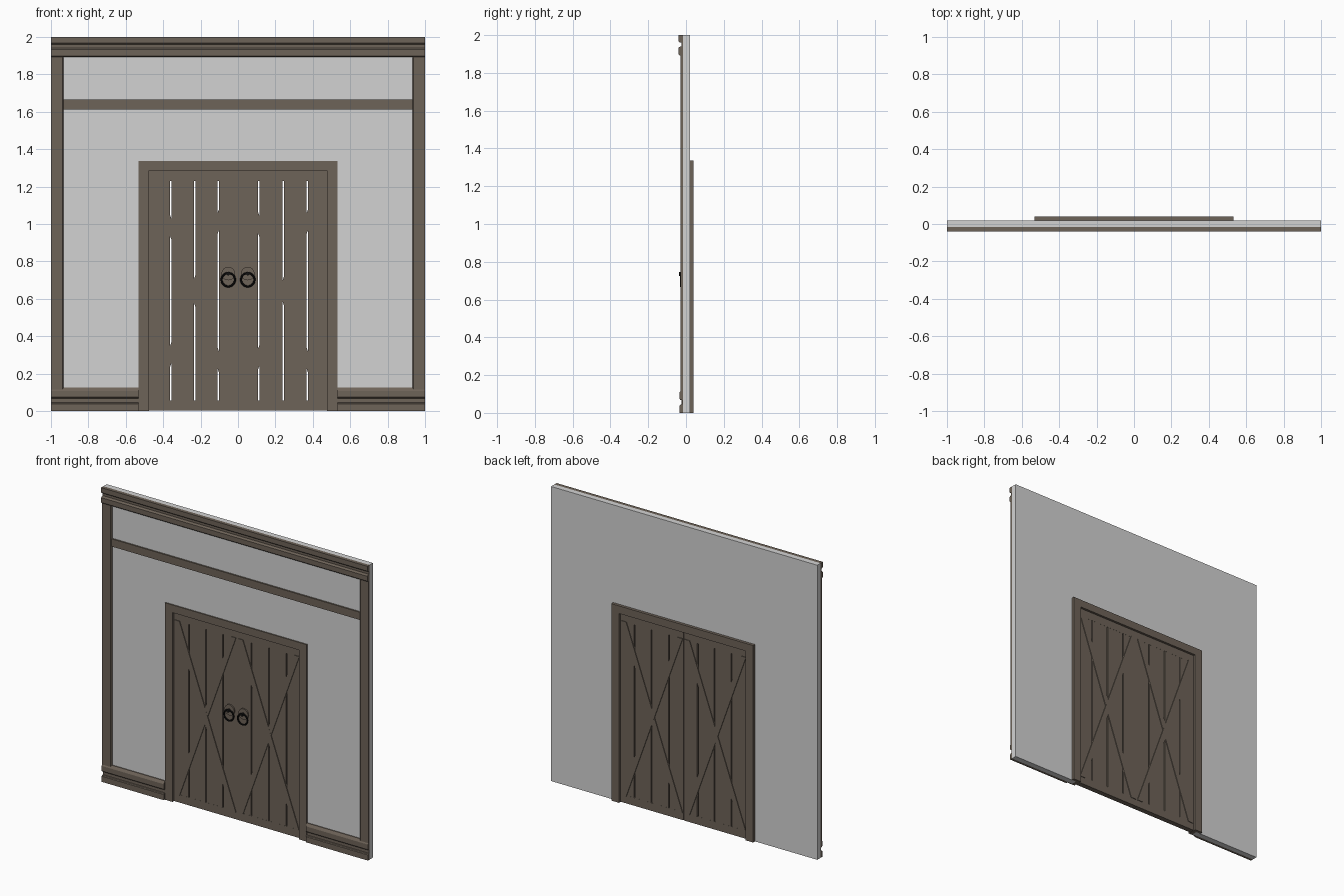
import bpy, bmesh, math
from mathutils import Vector

if "Cube" in bpy.data.objects:
    bpy.data.objects.remove(bpy.data.objects["Cube"])


def material(name, rgb):
    m = bpy.data.materials.new(name)
    m.diffuse_color = (*rgb, 1)
    m.use_nodes = True
    m.node_tree.nodes["Principled BSDF"].inputs["Base Color"].default_value = m.diffuse_color
    return m


WOOD = material("brown wood", (0.155, 0.125, 0.098))
PLASTER = material("pale plaster", (0.65, 0.65, 0.65))
IRON = material("black iron", (0.006, 0.006, 0.006))


def prism(name, pts, offset, mat):
    """Extrude a closed 3D polygon by an offset vector."""
    bm = bmesh.new()
    f = bm.faces.new([bm.verts.new(p) for p in pts])
    r = bmesh.ops.extrude_face_region(bm, geom=[f])
    vs = [g for g in r["geom"] if isinstance(g, bmesh.types.BMVert)]
    bmesh.ops.translate(bm, verts=vs, vec=Vector(offset))
    bmesh.ops.recalc_face_normals(bm, faces=bm.faces)
    me = bpy.data.meshes.new(name)
    bm.to_mesh(me)
    bm.free()
    me.materials.append(mat)
    ob = bpy.data.objects.new(name, me)
    bpy.context.collection.objects.link(ob)
    return ob


def front_shape(name, xz, y0, y1, mat=WOOD):
    return prism(name, [(x, y0, z) for x, z in xz], (0, y1 - y0, 0), mat)


def box(name, x0, x1, y0, y1, z0, z1, mat=WOOD):
    return front_shape(name, [(x0, z0), (x1, z0), (x1, z1), (x0, z1)], y0, y1, mat)


def moulding(name, yz, x0, x1):
    return prism(name, [(x0, y, z) for y, z in yz], (x1 - x0, 0, 0), WOOD)


def arch(w, h, wi, hi):
    """Upside-down U outline around an opening."""
    return [(-w, 0), (-w, h), (w, h), (w, 0), (wi, 0), (wi, hi), (-wi, hi), (-wi, 0)]


WF = -0.016  # front face of the wall

# Wall with a door opening, and the door surround
front_shape("wall", arch(1, 2, 0.5, 1.31), WF, 0.02, PLASTER)
front_shape("door_frame", arch(0.533, 1.337, 0.475, 1.285), -0.024, 0.04)

# Grooved top moulding
moulding("top_moulding", [
    (WF, 1.893), (-0.034, 1.893), (-0.04, 1.899), (-0.04, 1.932), (-0.034, 1.938),
    (-0.024, 1.940), (-0.024, 1.960), (-0.034, 1.961), (-0.04, 1.967), (-0.04, 2), (WF, 2)], -1, 1)

# Grooved skirting, side posts and picture rail
for s, side in ((-1, "left"), (1, "right")):
    moulding(side + "_skirting", [
        (WF, 0), (-0.034, 0), (-0.034, 0.038), (-0.03, 0.043), (-0.022, 0.045),
        (-0.022, 0.067), (-0.03, 0.069), (-0.034, 0.074), (-0.034, 0.108),
        (-0.031, 0.113), (-0.022, 0.126), (WF, 0.126)], s * 0.533, s)
    prism(side + "_post", [
        (s, WF, 0.11), (s, -0.029, 0.11), (s * 0.939, -0.029, 0.11),
        (s * 0.932, -0.022, 0.11), (s * 0.932, WF, 0.11)], (0, 0, 1.785), WOOD)
box("picture_rail", -0.933, 0.933, -0.026, WF, 1.613, 1.665)

# Two door leaves: planks with open gaps, end rails and crossed braces
leaves = {"left": [-0.475, -0.36, -0.232, -0.105, -0.001],
          "right": [0.001, 0.11, 0.241, 0.37, 0.475]}
for side, e in leaves.items():
    for i in range(4):
        a = e[i] + (0.004 if i > 0 else 0)
        b = e[i + 1] - (0.004 if i < 3 else 0)
        box(f"{side}_plank_{i + 1}", a, b, -0.010, 0.024, 0.004, 1.284)
    box(side + "_bottom_rail", e[0], e[4], -0.0105, 0.0245, 0.002, 0.056)
    box(side + "_top_rail", e[0], e[4], -0.0105, 0.0245, 1.23, 1.285)
    hw = 0.02
    for k, (a, b) in enumerate(((e[0] + 0.025, e[4] - 0.025), (e[4] - 0.025, e[0] + 0.025))):
        front_shape(f"{side}_brace_{k + 1}",
                    [(a - hw, 0.05), (a + hw, 0.05), (b + hw, 1.235), (b - hw, 1.235)],
                    -0.0145 - k * 0.0004, 0.0285 + k * 0.0004)

# Ring handles on round backplates
for s, side in ((-1, "left"), (1, "right")):
    x = s * 0.052
    for name, r, y0, y1, mat, n in (("backplate", 0.036, -0.019, -0.009, WOOD, 24),
                                    ("knob", 0.010, -0.037, -0.018, IRON, 12)):
        xz = [(x + r * math.cos(2 * math.pi * i / n), 0.735 + r * math.sin(2 * math.pi * i / n))
              for i in range(n)]
        front_shape(f"{side}_{name}", xz, y0, y1, mat)
    bpy.ops.mesh.primitive_torus_add(
        location=(x, -0.025, 0.702), rotation=(math.pi / 2, 0, 0), major_segments=20,
        minor_segments=8, major_radius=0.036, minor_radius=0.0055)
    ring = bpy.context.object
    ring.name = side + "_ring"
    ring.data.materials.append(IRON)
    bpy.ops.object.shade_smooth_by_angle()
